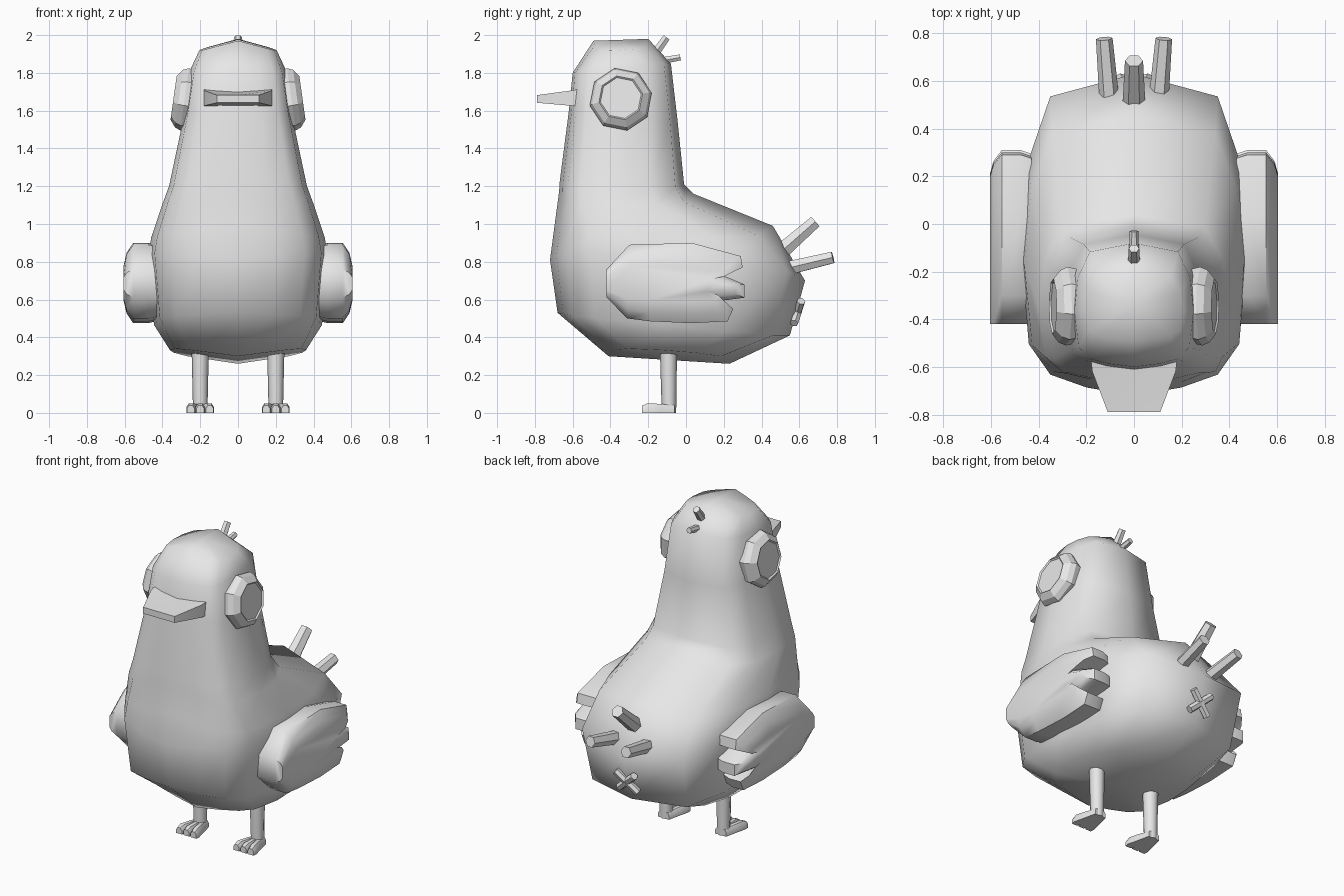
import bpy, bmesh, math
from mathutils import Vector

if "Cube" in bpy.data.objects:
    bpy.data.objects.remove(bpy.data.objects["Cube"], do_unlink=True)

grey = bpy.data.materials.new("plain grey")
grey.use_nodes = True
grey.diffuse_color = (0.8, 0.8, 0.8, 1)
grey.node_tree.nodes["Principled BSDF"].inputs["Base Color"].default_value = (0.8, 0.8, 0.8, 1)


def loft(name, groups, angle=40, fan=False):
    """Skin each group of equal-length rings into a closed shell, all in one object."""
    bm = bmesh.new()
    for rings in groups:
        rows = [[bm.verts.new(p) for p in ring] for ring in rings]
        n = len(rows[0])
        for a, b in zip(rows, rows[1:]):
            for i in range(n):
                bm.faces.new((a[i], a[(i + 1) % n], b[(i + 1) % n], b[i]))
        for row in (rows[0], rows[-1]):
            if fan:
                mid = bm.verts.new((row[0].co + row[n // 2].co) / 2)
                for i in range(n):
                    bm.faces.new((row[i], row[(i + 1) % n], mid))
            else:
                bm.faces.new(row)
    bmesh.ops.recalc_face_normals(bm, faces=bm.faces)
    mesh = bpy.data.meshes.new(name)
    bm.to_mesh(mesh)
    bm.free()
    mesh.materials.append(grey)
    ob = bpy.data.objects.new(name, mesh)
    bpy.context.collection.objects.link(ob)
    bpy.ops.object.select_all(action='DESELECT')
    ob.select_set(True)
    bpy.context.view_layer.objects.active = ob
    bpy.ops.object.shade_smooth_by_angle(angle=math.radians(angle))
    return ob


def stick(stations, sides=6):
    """Rings along a straight rod; stations are (point, radius)."""
    pts = [Vector(p) for p, r in stations]
    q = (pts[-1] - pts[0]).to_track_quat('Z', 'Y')
    return [[p + q @ Vector((r * math.cos(math.tau * i / sides),
                             r * math.sin(math.tau * i / sides), 0))
             for i in range(sides)] for p, (_, r) in zip(pts, stations)]


# Body, neck and head: one loft of boxy ovals, each tilted from front to back
half = [(0, -1), (.42, -.95), (.74, -.87), (.93, -.68), (1, -.1),
        (.94, .45), (.74, .86), (0, 1)]
oval = half + [(-x, y) for x, y in half[-2:0:-1]]
# front y, front z, back y, back z, half width, side lift
sections = [(-.41, .30, .23, .26, .36, .05),
            (-.68, .53, .55, .41, .445, -.01),
            (-.72, .81, .63, .70, .475, .06),
            (-.695, 1.0, .46, .99, .46, -.07),
            (-.672, 1.17, .04, 1.16, .40, -.06),
            (-.668, 1.23, -.01, 1.21, .365, -.02),
            (-.62, 1.6, -.045, 1.55, .285, 0),
            (-.60, 1.80, -.08, 1.85, .25, 0),
            (-.49, 1.97, -.20, 1.98, .205, -.055)]
rings = []
for fy, fz, by, bz, w, lift in sections:
    rings.append([(u * w, fy + (by - fy) * (v + 1) / 2,
                   fz + (bz - fz) * (v + 1) / 2 + lift * abs(u)) for u, v in oval])
loft("body", [rings], 60, fan=True)

# Beak: flat wedge, dipped along the middle
beak = []
for y, w, lo, hi, dip in [(-.54, .185, 1.622, 1.718, .012),
                          (-.62, .175, 1.627, 1.705, .008),
                          (-.79, .11, 1.642, 1.682, 0)]:
    beak.append([(-w, y, lo), (0, y, lo), (w, y, lo),
                 (w, y, hi), (0, y, hi - dip), (-w, y, hi)])
loft("beak", [beak], 30)

# Wing outline in (y, z), with three feather tips at the back
outline = [(-.42, .76), (-.42, .61), (-.31, .50), (-.19, .485), (.03, .475),
           (.22, .485), (.25, .55), (.16, .59), (.31, .61), (.31, .68),
           (.19, .73), (.30, .77), (.29, .83), (.03, .90), (-.30, .89)]


def wing_layer(x, zs, ys):
    return [(x, y * (ys if y > 0 else 1), .685 + (z - .685) * zs) for y, z in outline]


for side, s in (("left", 1), ("right", -1)):
    def flip(ring):
        return [(s * p[0], p[1], p[2]) for p in ring]

    layers = [wing_layer(.43, .95, .95), wing_layer(.475, 1, 1),
              wing_layer(.555, 1, 1), wing_layer(.59, .75, .85),
              wing_layer(.605, .45, .68)]
    loft(side + "_wing", [[flip(r) for r in layers]], 50)

    # Eye: bevelled octagon with a slightly sunken flat centre
    eye = []
    for r, d in [(.15, -.08), (.168, .0), (.155, .03), (.118, .058), (.11, .050)]:
        ring = []
        for i in range(8):
            a = math.tau * (i + .25) / 8
            u, v = r * math.cos(a), r * math.sin(a)
            ring.append((.283 + d - .14 * v, -.345 + u, 1.66 + v + .14 * d))
        eye.append(flip(ring))
    loft(side + "_eye", [eye], 25)

    # Leg with a heel block and three splayed toes
    leg = stick([((s * .2, -.092, .34), .046), ((s * .2, -.092, .22), .043),
                 ((s * .2, -.09, .0), .038)], 8)
    toes = []
    for dx in (-.048, 0, .048):
        toe = []
        for y, k, w, h in [(-.06, .35, .022, .04), (-.14, .7, .023, .048),
                           (-.205, 1.0, .025, .05), (-.232, 1.05, .02, .038)]:
            x = s * .2 + dx * k
            toe.append([(x - w, y, 0), (x + w, y, 0), (x + w, y, h * .6),
                        (x + w * .5, y, h), (x - w * .5, y, h), (x - w, y, h * .6)])
        toes.append(toe)
    loft(side + "_leg", [leg] + toes, 45)

    # Outer tail feather
    loft(side + "_tail_feather", [stick([((s * .10, .48, .752), .043),
                                         ((s * .125, .778, .823), .035)])], 35)

# Middle tail feather
loft("middle_tail_feather", [stick([((0, .47, .825), .05), ((0, .685, 1.013), .038)])], 35)

# Tuft on the back of the head
loft("head_tuft", [stick([((0, -.18, 1.88), .027), ((0, -.103, 1.988), .022)]),
                   stick([((0, -.15, 1.86), .022), ((0, -.03, 1.882), .018)])], 35)

# Small crossed bars under the tail
loft("rear_cross", [stick([((-k * .065, .572, .475), .023), ((k * .065, .61, .592), .023)])
                    for k in (-1, 1)], 35)
